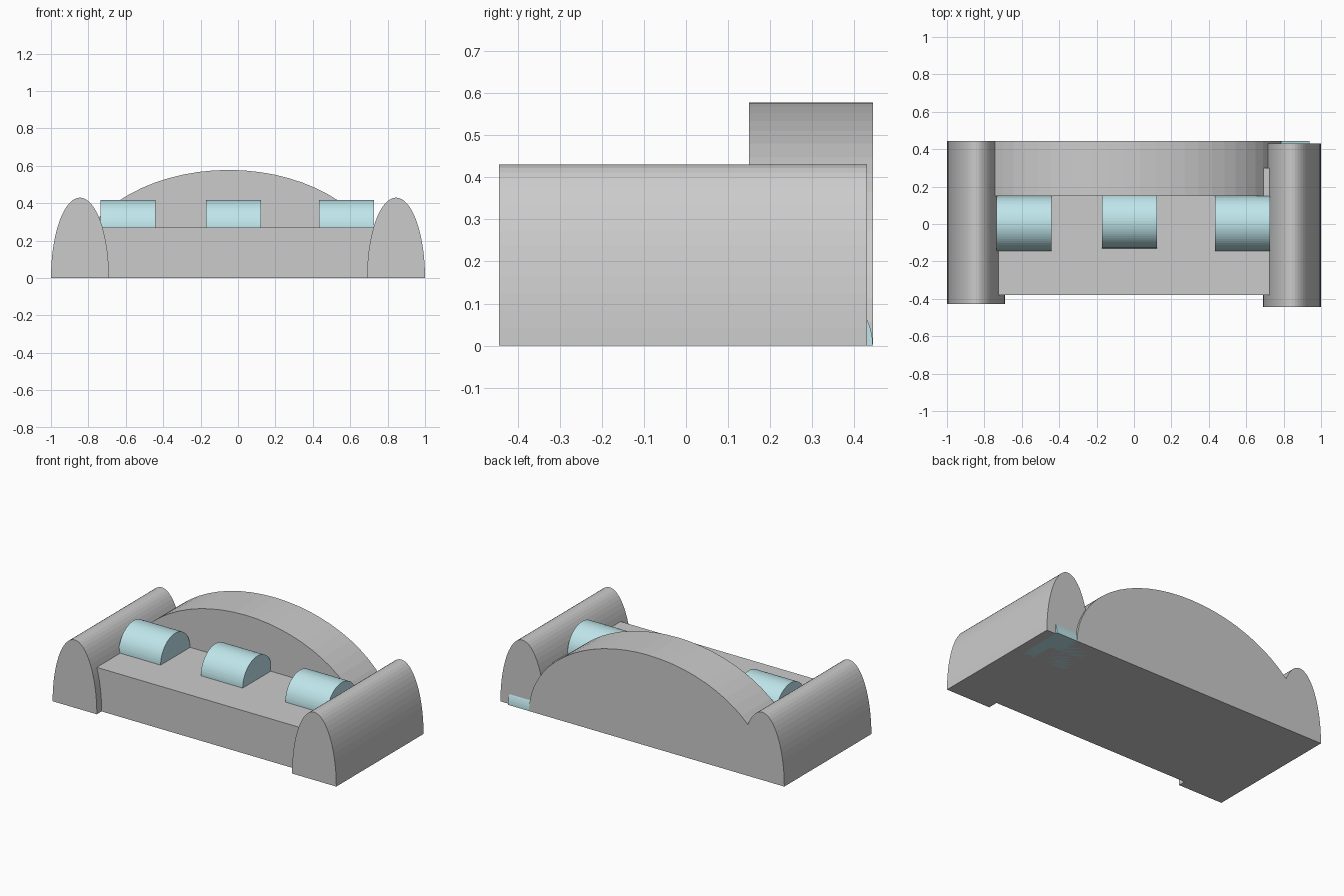
import bpy, bmesh, math

if "Cube" in bpy.data.objects:
    bpy.data.objects.remove(bpy.data.objects["Cube"])

teal = bpy.data.materials.new("teal_fabric")
teal.diffuse_color = (0.52, 0.79, 0.83, 1)
teal.use_nodes = True
teal.node_tree.nodes["Principled BSDF"].inputs["Base Color"].default_value = teal.diffuse_color


def prism(name, profile, direction, material=None):
    """Extrude a closed profile along a vector."""
    bm = bmesh.new()
    face = bm.faces.new([bm.verts.new(p) for p in profile])
    new = bmesh.ops.extrude_face_region(bm, geom=[face])["geom"]
    bmesh.ops.translate(bm, vec=direction,
                        verts=[v for v in new if isinstance(v, bmesh.types.BMVert)])
    bmesh.ops.recalc_face_normals(bm, faces=bm.faces)
    mesh = bpy.data.meshes.new(name)
    bm.to_mesh(mesh)
    bm.free()
    obj = bpy.data.objects.new(name, mesh)
    bpy.context.collection.objects.link(obj)
    if material:
        mesh.materials.append(material)
    return obj


def half_ellipse(radius, height, steps=32):
    angles = [math.pi * i / steps for i in range(steps + 1)]
    return [(radius * math.cos(a), height * math.sin(a)) for a in angles]


def arch(name, cx, radius, height, y0, y1):
    """Half ellipse seen from the front, running front to back."""
    pts = [(cx + u, y0, v) for u, v in half_ellipse(radius, height)]
    return prism(name, pts, (0, y1 - y0, 0))


# Armrests, slightly staggered front to back
arch("left_armrest", -0.845, 0.155, 0.43, -0.428, 0.444)
arch("right_armrest", 0.845, 0.155, 0.43, -0.444, 0.43)

# Arched backrest
arch("backrest", -0.05, 0.84, 0.578, 0.15, 0.444)

# Seat block
seat = [(-0.86, -0.38, 0), (0.86, -0.38, 0), (0.86, -0.38, 0.27), (-0.86, -0.38, 0.27)]
prism("seat", seat, (0, 0.68, 0))

# Half-round cushions: three on the seat, one tucked behind the right arm
R = 0.147
cushions = {
    "left_cushion": (-0.735, 0.002, 0.27),
    "middle_cushion": (-0.17, 0.017, 0.27),
    "right_cushion": (0.433, 0.002, 0.27),
    "rear_cushion": (0.643, 0.297, 0.0),
}
for name, (x, y, z) in cushions.items():
    pts = [(x, y + u, z + v) for u, v in half_ellipse(R, R)]
    prism(name, pts, (2 * R, 0, 0), teal)
